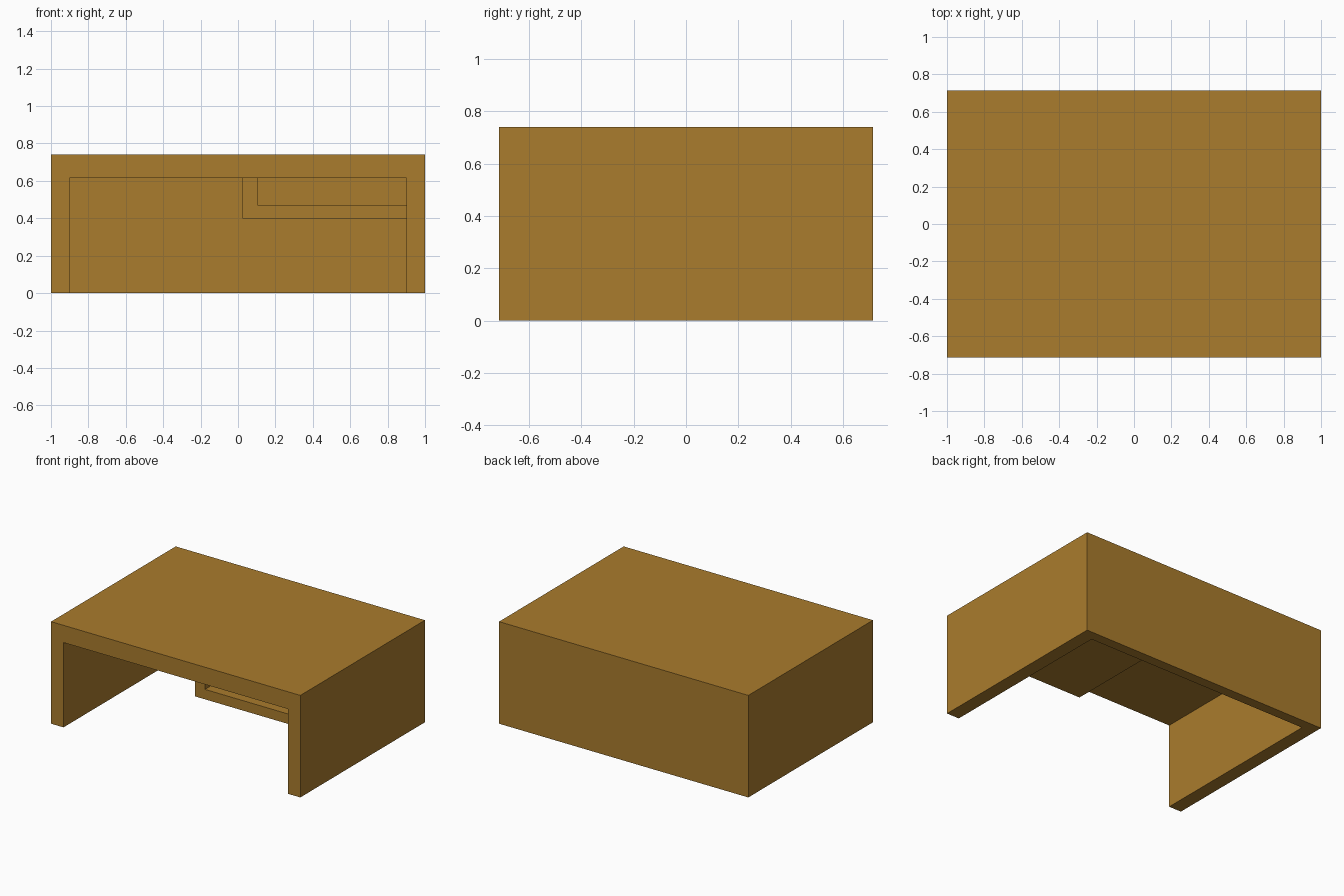
import bpy, bmesh

if "Cube" in bpy.data.objects:
    bpy.data.objects.remove(bpy.data.objects["Cube"])

wood = bpy.data.materials.new("wood")
wood.diffuse_color = (0.40, 0.20, 0.026, 1)
wood.use_nodes = True
wood.node_tree.nodes["Principled BSDF"].inputs["Base Color"].default_value = wood.diffuse_color


def extrude_profile(name, profile, y0, y1):
    """Extrude an x-z outline from y0 to y1."""
    bm = bmesh.new()
    face = bm.faces.new([bm.verts.new((x, y0, z)) for x, z in profile])
    new = bmesh.ops.extrude_face_region(bm, geom=[face])["geom"]
    verts = [v for v in new if isinstance(v, bmesh.types.BMVert)]
    bmesh.ops.translate(bm, verts=verts, vec=(0, y1 - y0, 0))
    bmesh.ops.recalc_face_normals(bm, faces=bm.faces)
    mesh = bpy.data.meshes.new(name)
    bm.to_mesh(mesh)
    bm.free()
    mesh.materials.append(wood)
    obj = bpy.data.objects.new(name, mesh)
    bpy.context.collection.objects.link(obj)
    return obj


def rect(x0, x1, z0, z1):
    return [(x0, z0), (x1, z0), (x1, z1), (x0, z1)]


# Desk body: solid block, leaving top, two sides and back panel
desk = extrude_profile("desk_body", rect(-1, 1, 0, 0.74), -0.714, 0.714)

# Knee space cutter, open at the front and bottom
cutter = extrude_profile("knee_space_cutter", rect(-0.9, 0.9, -0.2, 0.615), -0.9, 0.64)
cutter.hide_render = True
cutter.hide_viewport = True
cut = desk.modifiers.new("knee_space", 'BOOLEAN')
cut.operation = 'DIFFERENCE'
cut.solver = 'EXACT'
cut.object = cutter

# L-shaped open shelf hanging under the top on the right
shelf = [(0.025, 0.40), (0.9, 0.40), (0.9, 0.472),
         (0.103, 0.472), (0.103, 0.615), (0.025, 0.615)]
extrude_profile("hanging_shelf", shelf, -0.526, 0.64)
